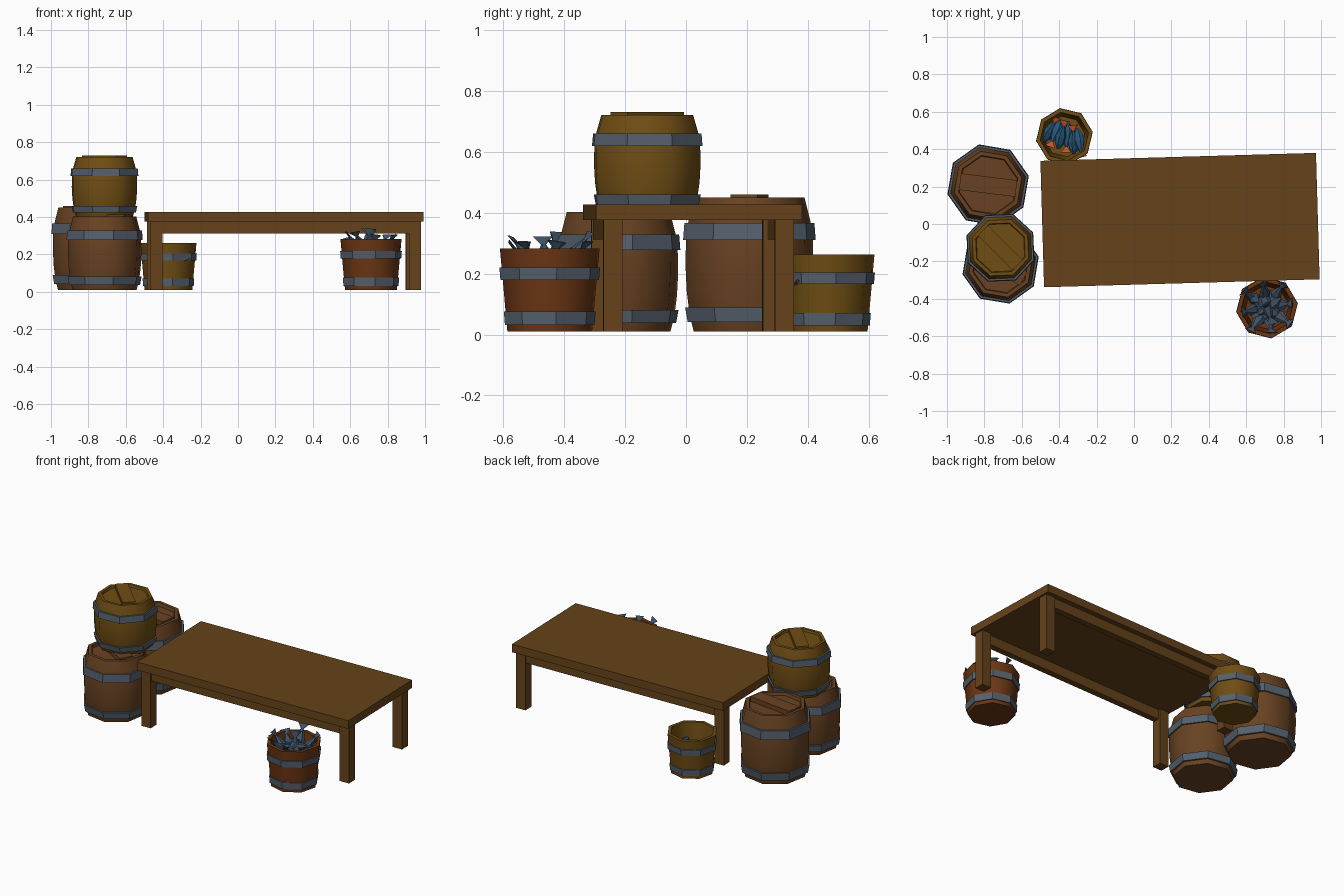
import bpy, bmesh
from math import radians, sin, cos, pi
from mathutils import Matrix, Vector

if "Cube" in bpy.data.objects:
    bpy.data.objects.remove(bpy.data.objects["Cube"])


def material(name, rgb):
    m = bpy.data.materials.new(name)
    m.diffuse_color = (*rgb, 1)
    m.use_nodes = True
    m.node_tree.nodes["Principled BSDF"].inputs["Base Color"].default_value = m.diffuse_color
    return m


TABLE = material("table_wood", (0.13, 0.055, 0.01))
BROWN = material("brown_wood", (0.14, 0.055, 0.016))
OCHRE = material("ochre_wood", (0.16, 0.075, 0.007))
RED = material("red_wood", (0.15, 0.037, 0.007))
METAL = material("hoop_metal", (0.09, 0.115, 0.15))
GREY_FISH = material("grey_fish", (0.05, 0.085, 0.13))
BLUE_FISH = material("blue_fish", (0.02, 0.09, 0.19))
ORANGE = material("orange_fin", (0.6, 0.09, 0.03))


def finish(name, bm, mats, matrix, smooth=0):
    bmesh.ops.recalc_face_normals(bm, faces=bm.faces)
    mesh = bpy.data.meshes.new(name)
    bm.to_mesh(mesh)
    bm.free()
    for m in mats:
        mesh.materials.append(m)
    if smooth:
        mesh.polygons.foreach_set("use_smooth", [True] * len(mesh.polygons))
        mesh.set_sharp_from_angle(angle=radians(smooth))
    ob = bpy.data.objects.new(name, mesh)
    ob.matrix_world = matrix
    bpy.context.collection.objects.link(ob)
    return ob


def box(name, x, y, z, mat, matrix):
    bm = bmesh.new()
    bmesh.ops.create_cube(bm, size=1)
    for v in bm.verts:
        v.co = [(b + a) / 2 + c * (b - a) for (a, b), c in zip((x, y, z), v.co)]
    return finish(name, bm, [mat], matrix)


def loft(sections, n, ring=False, fin_from=None):
    """Join n-sided sections (z, x radius, y radius); ring closes the profile on itself."""
    bm = bmesh.new()
    loops = [[bm.verts.new((rx * cos(2 * pi * i / n), ry * sin(2 * pi * i / n), z))
              for i in range(n)] for z, rx, ry in sections]
    pairs = list(zip(loops, loops[1:])) + ([(loops[-1], loops[0])] if ring else [])
    for k, (a, b) in enumerate(pairs):
        for i in range(n):
            j = (i + 1) % n
            f = bm.faces.new((a[i], a[j], b[j], b[i]))
            f.material_index = int(fin_from is not None and k >= fin_from)
    if not ring:
        bm.faces.new(loops[0])
        bm.faces.new(loops[-1])
    return bm


def place(x, y, z, degrees):
    return Matrix.Translation((x, y, z)) @ Matrix.Rotation(radians(degrees), 4, "Z")


def hoop(name, z0, z1, r0, r1, depth, matrix):
    pts = [(z0, r0), (z1, r1), (z1, r1 - depth), (z0, r0 - depth)]
    finish(name, loft([(z, r, r) for z, r in pts], 8, ring=True), [METAL], matrix)


def barrel(name, x, y, z, r, h, turn, strip_turn, mat):
    m = place(x, y, z, turn)
    # bulging staves, rim and recessed lid
    prof = [(0, .84), (.12, .9), (.3, .945), (.5, .965), (.7, .955), (.82, .92),
            (1, .83), (1, .73), (.955, .71)]
    finish(name + "_body", loft([(t * h, q * r, q * r) for t, q in prof], 8), [mat], m, 50)
    hoop(name + "_upper_hoop", .68 * h, .81 * h, r, .98 * r, .1 * r, m)
    hoop(name + "_lower_hoop", .07 * h, .18 * h, .93 * r, .97 * r, .1 * r, m)
    # raised plank across the lid
    box(name + "_lid_plank", (-.68 * r, .68 * r), (-.2 * r, .2 * r), (.95 * h, h + .01), mat,
        place(x, y, z, strip_turn))


def bucket(name, x, y, r, h, turn, mat):
    m = place(x, y, .01, turn)
    # tapered wall, open top and inner floor
    prof = [(0, .85), (h, 1), (h, .86), (.03, .72)]
    finish(name + "_body", loft([(z, q * r, q * r) for z, q in prof], 8), [mat], m, 50)
    hoop(name + "_upper_hoop", .62 * h, .77 * h, r * .99, r * 1.01, .012, m)
    hoop(name + "_lower_hoop", .08 * h, .24 * h, r * .9, r * .92, .012, m)


def fish(name, loc, heading, tilt, roll, size, mat, fin):
    # nose at the origin, tail fin flaring at the far end
    sections = [(0, .008, .006), (.035, .03, .019), (.08, .035, .023), (.125, .02, .013),
                (.15, .009, .006), (.185, .035, .003)]
    bm = loft([tuple(size * v for v in s) for s in sections], 6, fin_from=4)
    m = (place(*loc, heading) @ Matrix.Rotation(radians(tilt), 4, "Y")
         @ Matrix.Rotation(radians(90 + roll), 4, "Z"))
    finish(name, bm, [mat, fin], m)


# table: top, four legs and two long rails
tm = place(.246, .021, 0, 1.65)
box("table_top", (-.737, .737), (-.338, .338), (.375, .427), TABLE, tm)
for sx, side in ((-1, "left"), (1, "right")):
    for sy, end in ((-1, "front"), (1, "back")):
        box(f"table_{end}_{side}_leg", sorted((sx * .66, sx * .725)),
            sorted((sy * .25, sy * .312)), (.01, .38), TABLE, tm)
for sy, end in ((-1, "front"), (1, "back")):
    box(f"table_{end}_rail", (-.67, .67), sorted((sy * .265, sy * .305)), (.312, .38), TABLE, tm)

# barrels
barrel("back_barrel", -.78, .208, .01, .223, .44, 12.7, -7, BROWN)
barrel("front_barrel", -.713, -.222, .01, .209, .392, 13, -30, BROWN)
barrel("stacked_barrel", -.714, -.127, .403, .193, .317, 25, -45, OCHRE)

# buckets
bucket("front_bucket", .711, -.447, .165, .272, 8, RED)
bucket("back_bucket", -.372, .468, .152, .252, 9, OCHRE)

# grey fish heaped in the front bucket, tails up
fish("centre_fish", (.71, -.445, .125), 100, 5, 20, 1.15, GREY_FISH, GREY_FISH)
for i in range(8):
    a = i * 45 + 10
    c, s = cos(radians(a)), sin(radians(a))
    fish(f"heaped_fish_{i + 1}", (.711 + .03 * c, -.447 + .03 * s, .17 + .015 * (i % 3)),
         a, 38 + 8 * (i % 2), 15 * (i % 3 - 1), .93, GREY_FISH, GREY_FISH)
for i in range(5):
    a = i * 72
    c, s = cos(radians(a)), sin(radians(a))
    fish(f"lower_fish_{i + 1}", (.711 - .09 * c, -.447 - .09 * s, .215 + .008 * i),
         a, 85, 0, 1, GREY_FISH, GREY_FISH)

# blue fish lying low in the back bucket
for i in range(6):
    d = (i - 2.5) * .032
    a = 60 + 180 * (i % 2) + 8 * i
    c, s = cos(radians(a)), sin(radians(a))
    fish(f"blue_fish_{i + 1}", (-.372 + d - .075 * c, .468 - .4 * d - .075 * s, .12 + .012 * (i % 3)),
         a, 80, 20, .85, BLUE_FISH, ORANGE)
